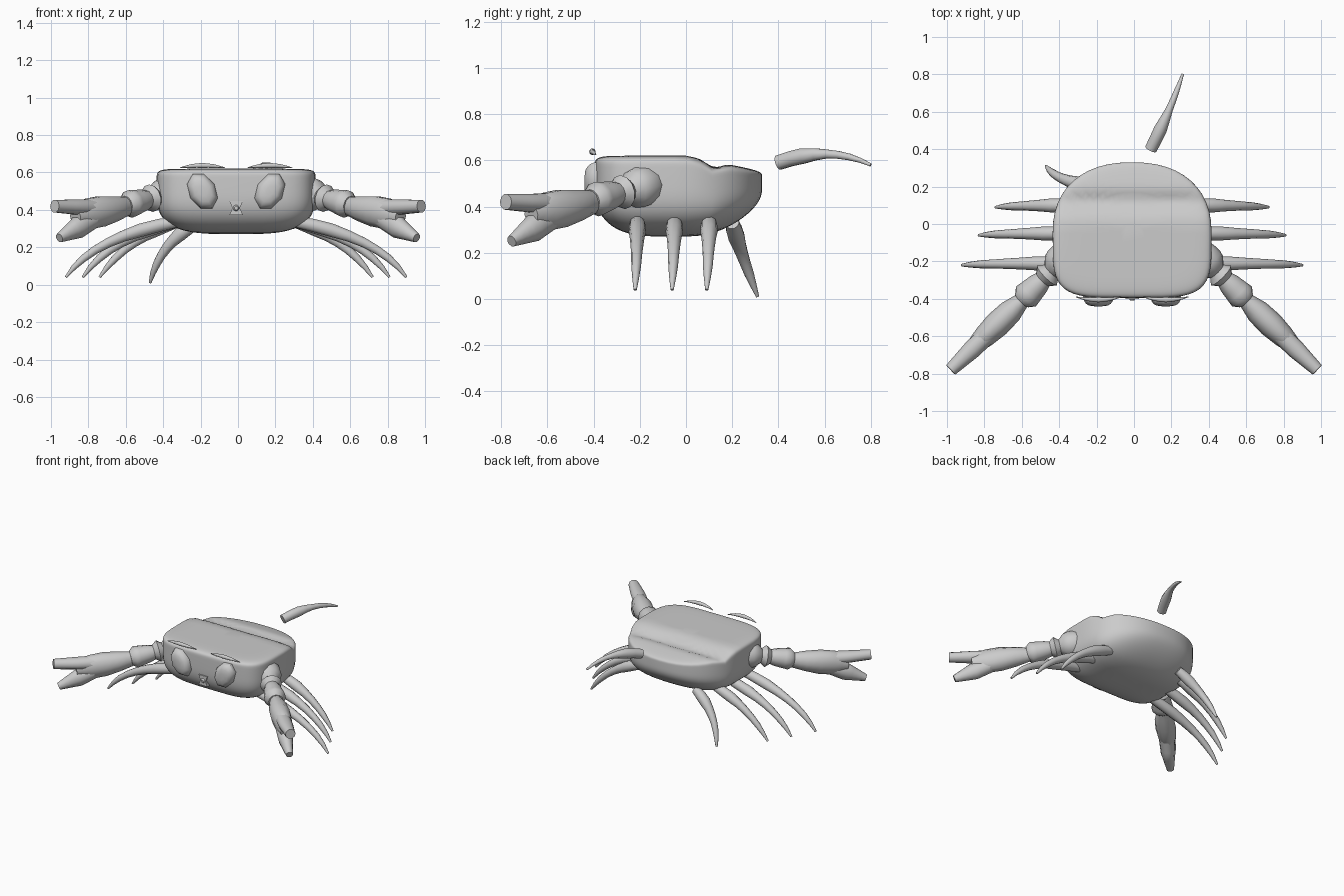
import bpy, bmesh
from math import sin, cos, pi, exp, copysign, radians
from mathutils import Vector

cube = bpy.data.objects.get("Cube")
if cube:
    bpy.data.objects.remove(cube, do_unlink=True)

grey = bpy.data.materials.new("shell_grey")
grey.use_nodes = True
shell_colour = (.6, .6, .6, 1)
grey.diffuse_color = shell_colour
grey.node_tree.nodes["Principled BSDF"].inputs["Base Color"].default_value = shell_colour

MIDDLE = -.01  # mirror plane of the shell, face and legs


def skin(name, rings):
    """Join rings of equal point count into a closed, smooth-shaded form."""
    bm = bmesh.new()
    loops = [[bm.verts.new(point) for point in ring] for ring in rings]
    for lower, upper in zip(loops, loops[1:]):
        for i in range(len(lower)):
            bm.faces.new((lower[i - 1], lower[i], upper[i], upper[i - 1]))
    bm.faces.new(loops[0])
    bm.faces.new(loops[-1])
    bmesh.ops.recalc_face_normals(bm, faces=bm.faces)
    mesh = bpy.data.meshes.new(name)
    bm.to_mesh(mesh)
    bm.free()
    mesh.materials.append(grey)
    part = bpy.data.objects.new(name, mesh)
    bpy.context.collection.objects.link(part)
    bpy.ops.object.select_all(action='DESELECT')
    part.select_set(True)
    bpy.context.view_layer.objects.active = part
    bpy.ops.object.shade_smooth_by_angle(angle=radians(50))


def bezier(points, t):
    """Point at t on the curve steered by any number of control points."""
    points = [Vector(point) for point in points]
    while len(points) > 1:
        points = [a.lerp(b, t) for a, b in zip(points, points[1:])]
    return points[0]


def spread(values, t):
    """Value at t when the given values are spaced evenly."""
    place = t * (len(values) - 1)
    i = min(int(place), len(values) - 2)
    return values[i] + (values[i + 1] - values[i]) * (place - i)


def tube(name, controls, widths, heights=None, steps=8, side=1, middle=0, sides=10):
    """Tapering tube along a curve, mirrored across the middle by side."""
    controls = [(middle + side * x, y, z) for x, y, z in controls]
    rings = []
    for i in range(steps + 1):
        t = i / steps
        centre = bezier(controls, t)
        ahead = bezier(controls, t + .01) - bezier(controls, t - .01)
        across = ahead.cross(Vector((0, 0, 1))).normalized()
        up = across.cross(ahead).normalized()
        w, h = spread(widths, t), spread(heights or widths, t)
        angles = [2 * pi * k / sides for k in range(sides)]
        rings.append([centre + across * w * cos(a) + up * h * sin(a) for a in angles])
    skin(name, rings)


# Shell: squared at the front, round at the back, sloping down to the rear
def power(value, exponent):
    return copysign(abs(value) ** exponent, value)


def shell_ring(size, rounding, end, count=48):
    level = .7 + (end - .7) * (1 - size ** (2 / rounding)) ** (rounding / 2)
    ring = []
    for k in range(count):
        c, s = cos(2 * pi * k / count), sin(2 * pi * k / count)
        depth, corner = (.38, .87) if s > 0 else (.345, .45)
        y = -.05 + size * depth * power(s, corner)
        crease = .03 * exp(-((y - .12) / .04) ** 2)
        top = .62 - .2 * max(0, y) - crease
        bottom = .27 + .9 * max(0, y) ** 2 + .5 * max(0, -.2 - y) ** 2
        ring.append((MIDDLE + .425 * size * power(c, corner), y, bottom + level * (top - bottom)))
    return ring


sizes = [1 - (1 - i / 20) ** 3 for i in range(1, 21)]
belly = [shell_ring(size, .6, 0) for size in sizes]
back = [shell_ring(size, .2, 1) for size in reversed(sizes[:-1])]
skin("shell", belly + back)


def eye_ring(side, turn):
    """Leaning octagon that shrinks as the eye domes forward."""
    size, y = cos(turn) ** .5, -.38 - .06 * sin(turn)
    angles = [pi * (k + .5) / 4 for k in range(8)]
    return [(MIDDLE + side * (.18 + .08 * size * (cos(a) + .3 * sin(a))), y, .5 + .1 * size * sin(a))
            for a in angles]


leg_taper = [.03, .04, .03, .024, .02, .007]

for side, label in ((1, "left_"), (-1, "right_")):
    # Domed eyes and floating brows
    skin(label + "eye", [eye_ring(side, .3 * i) for i in range(6)])
    tube(label + "brow", [(.06, -.39, .625), (.18, -.42, .65), (.3, -.39, .625)],
         [.002, .01, .014, .01, .002], side=side, middle=MIDDLE)

    # Arm: swollen shoulder, collar, then flaring wrist
    tube(label + "arm", [(.33, -.14, .5), (.6, -.41, .425)],
         [.07, .085, .09, .09, .08, .05, .075, .05, .06, .065, .07, .075, .05],
         steps=12, side=side, sides=12)

    # Pincer: palm and two fingers
    tube(label + "claw_palm", [(.59, -.4, .42), (.87, -.67, .365)],
         [.04, .065, .07, .06, .04], [.05, .07, .085, .085, .05], side=side)
    tube(label + "upper_finger", [(.75, -.56, .41), (.98, -.78, .42)],
         [.05, .05, .035], [.05, .042, .035], side=side)
    tube(label + "lower_finger", [(.76, -.57, .36), (.955, -.755, .25)],
         [.05, .05, .025], [.05, .06, .025], side=side)

    # Three drooping walking legs
    for name, y, reach in (("front_leg", -.21, .91), ("middle_leg", -.05, .82), ("rear_leg", .1, .73)):
        tube(label + name, [(.3, y, .34), (reach - .15, y, .26), (reach, y - .01, .04)],
             leg_taper, side=side, middle=MIDDLE)

# Hind legs: one attached, one floating behind the shell
tube("right_hind_leg", [(-.22, .2, .33), (-.42, .23, .22), (-.47, .31, .01)], leg_taper)
tube("left_hind_leg", [(.09, .4, .59), (.2, .62, .67), (.26, .8, .58)],
     [.033, .035, .02, .015, .007])

# Mouth: thin hourglass plate with a small bead
mouth = []
for i in (-1, 0, 1):
    w, z = .02 + .016 * abs(i), .41 + .037 * i
    mouth.append([(MIDDLE + x, y, z) for x, y in ((-w, -.37), (w, -.37), (w, -.4), (-w, -.4))])
skin("mouth", mouth)
tube("mouth_bead", [(MIDDLE, -.38, .41), (MIDDLE, -.41, .41)], [.02, .02, .01])
